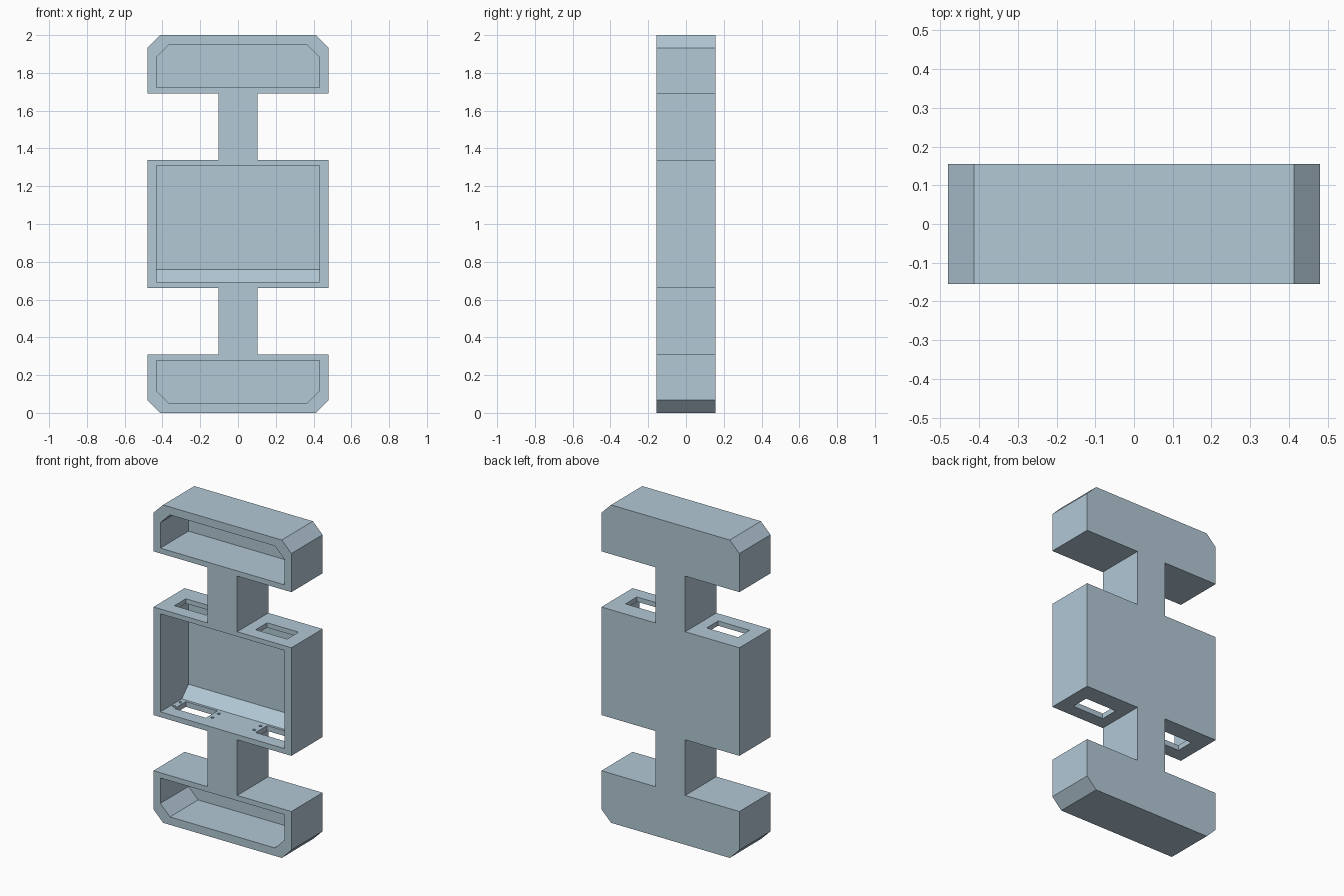
import bpy, bmesh, math
from mathutils import Matrix

if "Cube" in bpy.data.objects:
    bpy.data.objects.remove(bpy.data.objects["Cube"])

FRONT, BACK, INNER = -0.155, 0.155, 0.125   # outer depth and pocket back wall


def make_object(name, bm):
    bmesh.ops.recalc_face_normals(bm, faces=bm.faces)
    mesh = bpy.data.meshes.new(name)
    bm.to_mesh(mesh)
    bm.free()
    obj = bpy.data.objects.new(name, mesh)
    bpy.context.collection.objects.link(obj)
    return obj


def prism(name, points, axis, start, end):
    """Extrude a 2D profile: axis 'y' takes (x, z) points, axis 'x' takes (y, z)."""
    place = (lambda p, d: (p[0], d, p[1])) if axis == 'y' else (lambda p, d: (d, p[0], p[1]))
    bm = bmesh.new()
    face = bm.faces.new([bm.verts.new(place(p, start)) for p in points])
    ext = bmesh.ops.extrude_face_region(bm, geom=[face])
    offset = place((0, 0), end - start)
    moved = [v for v in ext['geom'] if isinstance(v, bmesh.types.BMVert)]
    bmesh.ops.translate(bm, verts=moved, vec=offset)
    return make_object(name, bm)


def mirrored(half):
    return half + [(-x, z) for x, z in reversed(half)]


def flip_z(points):
    return [(x, 2 - z) for x, z in points]


# Body: two chamfered end blocks and a central box joined by narrow necks
half = [(0.413, 0), (0.48, 0.067), (0.48, 0.31), (0.103, 0.31), (0.103, 0.66), (0.48, 0.66)]
half += list(reversed(flip_z(half)))
body = prism("holder_body", mirrored(half), 'y', FRONT, BACK)

cutters = []

# Chamfered pockets in the lower and upper end blocks
pocket = mirrored([(0.365, 0.05), (0.432, 0.117), (0.432, 0.277)])
cutters.append(prism("lower_pocket_cutter", pocket, 'y', FRONT - 0.1, INNER))
cutters.append(prism("upper_pocket_cutter", flip_z(pocket), 'y', FRONT - 0.1, INNER))

# Central pocket with a sloped strip along the back of its floor
section = [(FRONT - 0.1, 0.693), (INNER - 0.067, 0.693), (INNER, 0.76),
           (INNER, 1.31), (FRONT - 0.1, 1.31)]
cutters.append(prism("central_pocket_cutter", section, 'x', -0.432, 0.432))

# Slots through the top and bottom plates, with small blind screw holes at both ends
for side in (-1, 1):
    slot = [(-0.072, 0.6), (0.042, 0.6), (0.042, 1.4), (-0.072, 1.4)]
    cutters.append(prism("slot_cutter", slot, 'x', side * 0.173, side * 0.392))
    for x in (0.145, 0.412):
        for y in (-0.047, 0.017):
            bm = bmesh.new()
            bmesh.ops.create_cone(bm, cap_ends=True, segments=12, radius1=0.01, radius2=0.01,
                                  depth=0.65, matrix=Matrix.Translation((side * x, y, 1.0015)))
            cutters.append(make_object("screw_hole_cutter", bm))

# Cut every opening, then bake the result and drop the cutters
for cutter in cutters:
    cutter.hide_render = True
    mod = body.modifiers.new(cutter.name, 'BOOLEAN')
    mod.operation = 'DIFFERENCE'
    mod.solver = 'EXACT'
    mod.object = cutter
bpy.context.view_layer.update()
graph = bpy.context.evaluated_depsgraph_get()
baked = bpy.data.meshes.new_from_object(body.evaluated_get(graph))
body.modifiers.clear()
body.data = baked
for cutter in cutters:
    bpy.data.objects.remove(cutter)

# Single pale blue grey finish
paint = bpy.data.materials.new("pale_blue_grey")
paint.diffuse_color = (0.445, 0.578, 0.665, 1)
paint.use_nodes = True
paint.node_tree.nodes["Principled BSDF"].inputs["Base Color"].default_value = paint.diffuse_color
body.data.materials.clear()
body.data.materials.append(paint)
